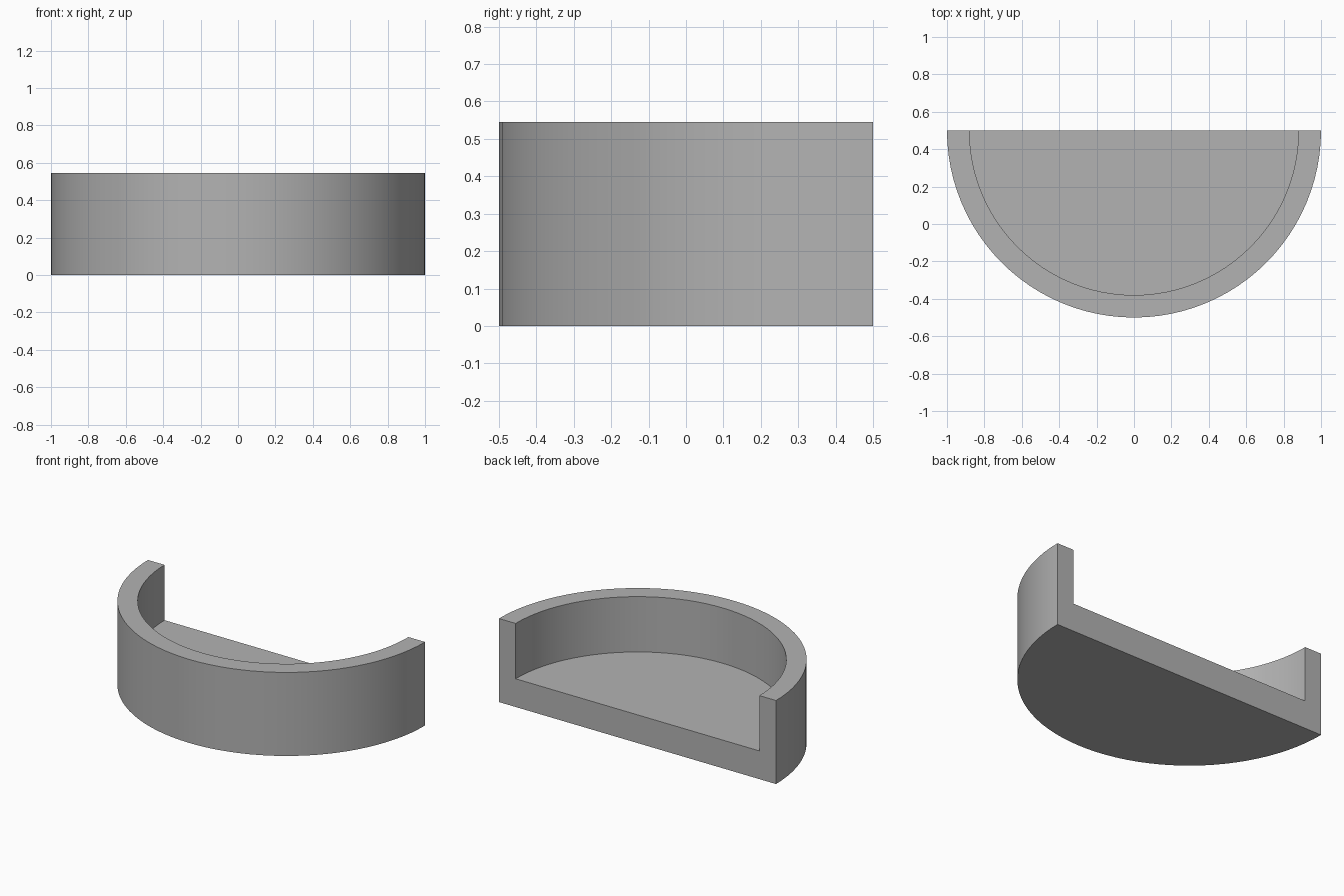
import bpy
import bmesh
from math import cos, sin, pi

cube = bpy.data.objects.get("Cube")
if cube:
    bpy.data.objects.remove(cube)

OUTER, INNER = 1.0, 0.88
HEIGHT, FLOOR = 0.545, 0.184
BACK = 0.5
SEGMENTS = 48

# Plain grey material
grey = bpy.data.materials.new("plain_grey")
grey.use_nodes = True
colour = (0.45, 0.45, 0.45, 1)
grey.diffuse_color = colour
grey.node_tree.nodes["Principled BSDF"].inputs["Base Color"].default_value = colour

bm = bmesh.new()


def arc(radius, z):
    """Half circle bulging to the front, from the right end to the left end."""
    angles = [pi + pi * i / SEGMENTS for i in range(SEGMENTS + 1)]
    return [bm.verts.new((radius * cos(a), BACK + radius * sin(a), z)) for a in angles]


# Section of the tray wall, swept round the half circle
loops = [arc(OUTER, 0), arc(OUTER, HEIGHT), arc(INNER, HEIGHT), arc(INNER, FLOOR)]
for low, high in zip(loops, loops[1:]):
    for i in range(SEGMENTS):
        bm.faces.new((low[i], low[i + 1], high[i + 1], high[i]))

# Underside, inner floor and flat U-shaped back
bm.faces.new(loops[0])
bm.faces.new(loops[-1])
bm.faces.new([l[0] for l in loops] + [l[-1] for l in reversed(loops)])
bmesh.ops.recalc_face_normals(bm, faces=bm.faces)

mesh = bpy.data.meshes.new("half_round_tray")
bm.to_mesh(mesh)
bm.free()
mesh.materials.append(grey)
tray = bpy.data.objects.new("half_round_tray", mesh)
bpy.context.collection.objects.link(tray)

# Smooth curved walls with crisp rims
bpy.context.view_layer.objects.active = tray
tray.select_set(True)
bpy.ops.object.shade_smooth_by_angle(angle=pi / 6)
